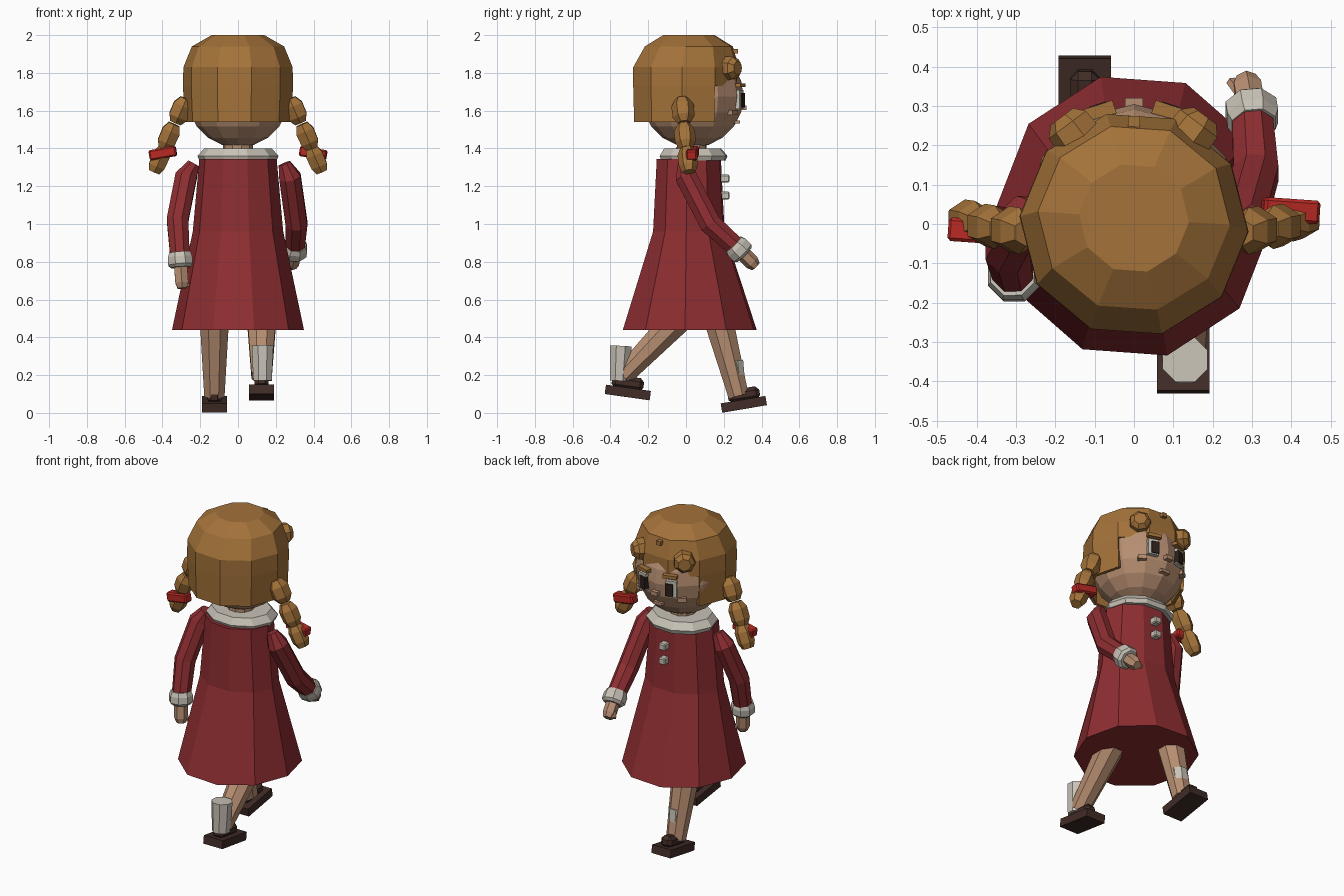
import bpy, bmesh, math
from mathutils import Vector, Matrix, Euler

cube = bpy.data.objects.get("Cube")
if cube:
    bpy.data.objects.remove(cube)


def material(name, r, g, b):
    m = bpy.data.materials.new(name)
    m.use_nodes = True
    m.diffuse_color = (r, g, b, 1)
    m.node_tree.nodes["Principled BSDF"].inputs["Base Color"].default_value = (r, g, b, 1)
    return m


HAIR = material("golden brown hair", 0.37, 0.17, 0.042)
DRESS = material("dark red cloth", 0.27, 0.027, 0.031)
RIBBON = material("bright red ribbon", 0.48, 0.022, 0.017)
WHITE = material("warm white cloth", 0.58, 0.54, 0.47)
SKIN = material("skin", 0.47, 0.27, 0.165)
SHOE = material("dark brown leather", 0.052, 0.025, 0.019)
PUPIL = material("dark eye", 0.025, 0.014, 0.011)


def finish(name, bm, mat):
    bmesh.ops.recalc_face_normals(bm, faces=bm.faces)
    me = bpy.data.meshes.new(name)
    bm.to_mesh(me)
    bm.free()
    me.materials.append(mat)
    ob = bpy.data.objects.new(name, me)
    bpy.context.collection.objects.link(ob)
    return ob


def skin_rings(bm, rings, cap_ends=(True, True)):
    loops = [[bm.verts.new(p) for p in ring] for ring in rings]
    n = len(loops[0])
    for a, b in zip(loops, loops[1:]):
        for i in range(n):
            j = (i + 1) % n
            bm.faces.new((a[i], a[j], b[j], b[i]))
    for loop, cap in zip((loops[0], loops[-1]), cap_ends):
        if cap:
            bm.faces.new(loop)


def upright(name, profile, mat, sides=10, yaw=-4, caps=(True, True)):
    """Stacked rings; each profile row is radius x, radius y, centre y, height."""
    bm = bmesh.new()
    angles = [math.radians(yaw) + math.tau * i / sides for i in range(sides)]
    skin_rings(bm, [[(rx * math.cos(a), cy + ry * math.sin(a), z) for a in angles]
                    for rx, ry, cy, z in profile], caps)
    return finish(name, bm, mat)


def tube(name, points, radii, mat, sides=8):
    """Faceted limb along a path."""
    pts = [Vector(p) for p in points]
    rings = []
    for k, p in enumerate(pts):
        t = (pts[min(k + 1, len(pts) - 1)] - pts[max(k - 1, 0)]).normalized()
        n = (Vector((1, 0, 0)) - t * t.x).normalized()
        b = t.cross(n)
        rings.append([p + radii[k] * (n * math.cos(a) + b * math.sin(a))
                      for a in (math.tau * (i + 0.5) / sides for i in range(sides))])
    bm = bmesh.new()
    skin_rings(bm, rings)
    return finish(name, bm, mat)


def box(name, centre, size, mat, rot=(0, 0, 0), bevel=0):
    bm = bmesh.new()
    m = (Matrix.Translation(centre)
         @ Euler([math.radians(r) for r in rot]).to_matrix().to_4x4()
         @ Matrix.Diagonal((*size, 1)))
    bmesh.ops.create_cube(bm, size=1, matrix=m)
    if bevel:
        bmesh.ops.bevel(bm, geom=bm.edges[:], offset=bevel, segments=1, affect='EDGES')
    return finish(name, bm, mat)


# Dress, collar, buttons and neck
upright("dress", [(.35, .365, .02, .44), (.24, .195, .015, .96),
                  (.205, .175, .015, 1.345)], DRESS)
upright("collar", [(.205, .175, .04, 1.335), (.215, .185, .04, 1.36),
                   (.18, .155, .035, 1.4)], WHITE)
upright("neck", [(.08, .08, .03, 1.36), (.08, .08, .03, 1.46)], SKIN)
for i, z in enumerate((1.24, 1.15)):
    box(f"button_{i + 1}", (.01, .2, z), (.045, .06, .042), WHITE, bevel=.006)

# Head
bm = bmesh.new()
bmesh.ops.create_uvsphere(bm, u_segments=12, v_segments=10, radius=.27,
                          matrix=Matrix.Translation((0, .035, 1.675)))
finish("head", bm, SKIN)

# Hair cap, opened in front of the face
hair = upright("hair_cap", [(.283, .283, 0, 1.54), (.292, .288, 0, 1.73),
                            (.29, .288, 0, 1.83), (.245, .24, .015, 1.94),
                            (.14, .14, .015, 2.0)], HAIR, caps=(False, True))
bm = bmesh.new()
bm.from_mesh(hair.data)
gap = [f for f in bm.faces
       if f.calc_center_median().y > .17 and f.calc_center_median().z < 1.7]
bmesh.ops.delete(bm, geom=gap, context='FACES')
bm.to_mesh(hair.data)
bm.free()
wall = hair.modifiers.new("thickness", 'SOLIDIFY')
wall.thickness = .02
box("hair_nub", (0, .255, 1.915), (.03, .04, .025), HAIR)

# Small face parts
box("nose", (0, .305, 1.615), (.045, .03, .025), SKIN)
box("mouth", (0, .27, 1.54), (.06, .03, .018), SKIN)

for s, side in ((1, "left"), (-1, "right")):
    # Eyes, brows, cheeks and front curls
    turn = -s * 18
    box(f"{side}_eye_white", (s * .095, .275, 1.66), (.065, .04, .1), WHITE, (0, 0, turn))
    box(f"{side}_pupil", (s * .088, .288, 1.655), (.045, .035, .075), PUPIL, (0, 0, turn))
    box(f"{side}_brow", (s * .09, .285, 1.735), (.085, .035, .02), HAIR, (0, 0, turn))
    box(f"{side}_cheek", (s * .145, .245, 1.59), (.05, .035, .025), SKIN, (0, 0, -s * 32))
    out = Vector((s * .6, .8, 0))
    curl = Vector((s * .155, .238, 1.825))
    tube(f"{side}_front_curl", [curl + out * d for d in (-.03, .02, .045)],
         (.065, .062, .038), HAIR, 7)

    # Braid made of barrel segments, tied with a ribbon
    knots = [Vector((s * x, y, z)) for x, y, z in
             ((.305, -.015, 1.595), (.368, -.005, 1.46), (.418, .01, 1.335))]
    direction = (knots[2] - knots[0]).normalized()
    for i, p in enumerate(knots):
        tube(f"{side}_braid_{i + 1}", [p + direction * d for d in (-.075, -.035, .03, .065)],
             (.035, .06 - .004 * i, .058 - .004 * i, .035), HAIR, 6)
    box(f"{side}_ribbon", (s * .398, .008 + s * .026, 1.375), (.145, .06, .055),
        RIBBON, (0, s * 10, -4), .008)

# Arms: left swings forward, right hangs slightly back
arms = {"left": ((.245, -.01, 1.32), (.275, 0, 1.25), (.31, .13, 1.0), (.3, .28, .865), (.285, .37, .775)),
        "right": ((-.235, .02, 1.32), (-.275, .015, 1.25), (-.32, -.07, 1.02), (-.306, -.13, .81), (-.295, -.145, .66))}
for side, path in arms.items():
    p = [Vector(v) for v in path]
    tube(f"{side}_sleeve", p[:4], (.035, .062, .062, .055), DRESS)
    d = (p[4] - p[3]).normalized()
    tube(f"{side}_cuff", [p[3] + d * k for k in (-.04, -.015, .025, .04)],
         (.06, .07, .07, .055), WHITE)
    tube(f"{side}_hand", [p[3], p[4] - d * .03, p[4]], (.04, .04, .028), SKIN, 6)
    thumb = Vector((-.04, 0, 0)) if side == "left" else Vector((.03, .02, 0))
    tube(f"{side}_thumb", [p[3] + d * .03, p[4] + thumb - d * .01],
         (.018, .013), SKIN, 5)

# Legs, socks and shoes: right steps forward, left trails behind
legs = {"left": (.125, ((-.02, .52), (-.335, .195)), ((-.355, .17), (-.345, .355)), (-.308, .108), -8),
        "right": (-.125, ((.165, .52), (.278, .09)), ((.275, .1), (.252, .275)), (.306, .0455), 9.5)}
for side, (x, leg, sock, sole, tilt) in legs.items():
    tube(f"{side}_leg", [(x, *p) for p in leg], (.085, .058), SKIN)
    r = .062 if side == "left" else .055
    tube(f"{side}_sock", [(x + .005, *p) for p in sock], (r * .85, r), WHITE)
    box(f"{side}_sole", (x, *sole), (.133, .24, .05), SHOE, (tilt, 0, 0))
    box(f"{side}_shoe", (x, sole[0], sole[1] + .05), (.075, .17, .07), SHOE,
        (tilt, 0, 0), .02)
    box(f"{side}_shoe_heel", (x, sole[0] - .035, sole[1] + .075), (.06, .06, .07), SHOE,
        (tilt, 0, 0), .015)
